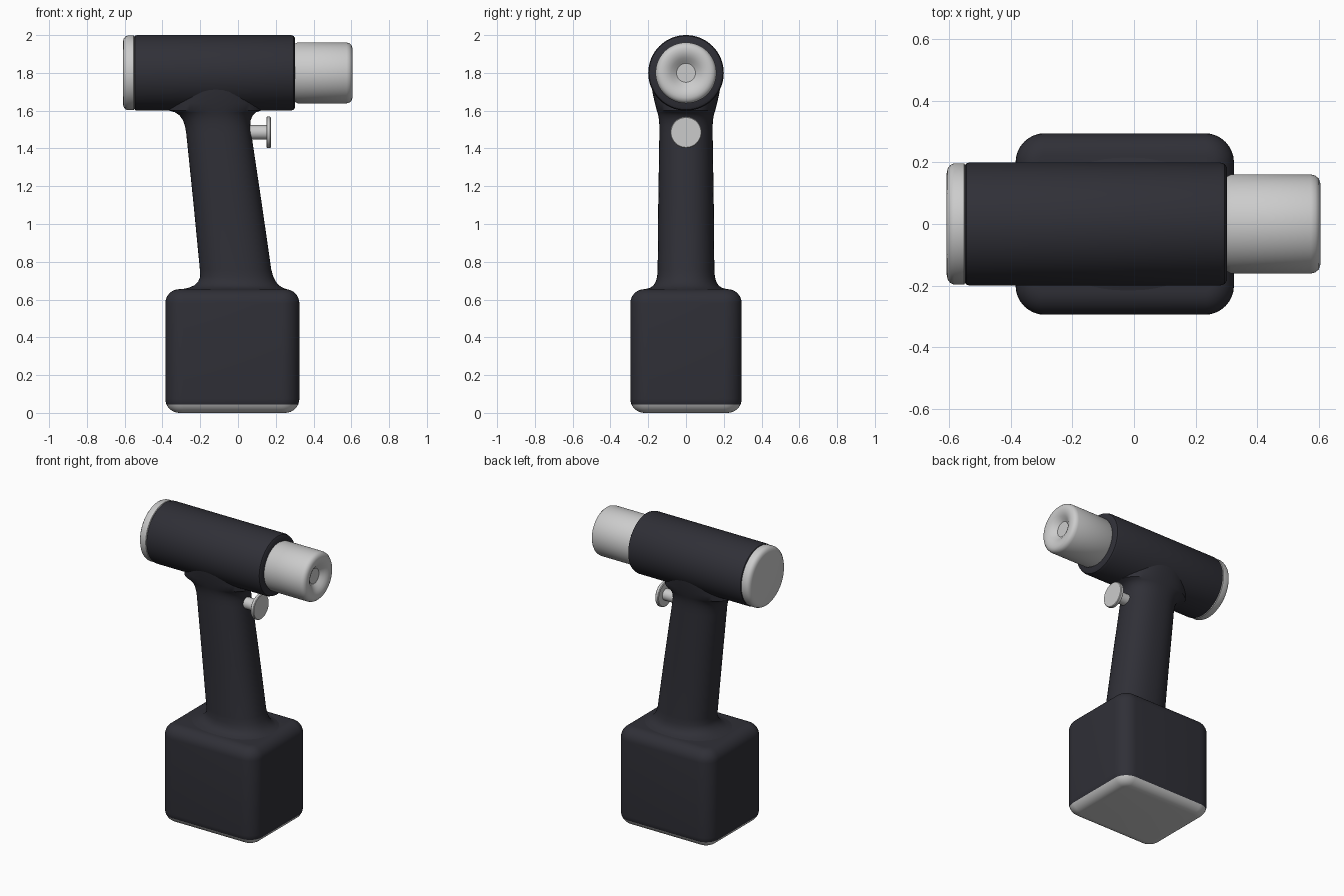
import bpy, bmesh, math

if "Cube" in bpy.data.objects:
    bpy.data.objects.remove(bpy.data.objects["Cube"])

def material(name, rgb):
    m = bpy.data.materials.new(name)
    m.diffuse_color = (*rgb, 1)
    m.use_nodes = True
    m.node_tree.nodes["Principled BSDF"].inputs["Base Color"].default_value = m.diffuse_color
    return m

DARK = material("dark plastic", (0.029, 0.029, 0.038))
GREY = material("light grey", (0.6, 0.6, 0.6))

def loft(name, rings, mats, rule=None, angle=35):
    """Skin a list of equal-length point rings and cap both ends."""
    bm = bmesh.new()
    vs = [[bm.verts.new(p) for p in r] for r in rings]
    n = len(vs[0])
    for a, b in zip(vs, vs[1:]):
        for i in range(n):
            j = (i + 1) % n
            bm.faces.new((a[i], a[j], b[j], b[i]))
    bm.faces.new(vs[0][::-1])
    bm.faces.new(vs[-1])
    bmesh.ops.recalc_face_normals(bm, faces=bm.faces)
    if rule:
        for f in bm.faces:
            f.material_index = rule(f.calc_center_median())
    me = bpy.data.meshes.new(name)
    bm.to_mesh(me)
    bm.free()
    for m in mats:
        me.materials.append(m)
    ob = bpy.data.objects.new(name, me)
    bpy.context.collection.objects.link(ob)
    bpy.ops.object.select_all(action='DESELECT')
    ob.select_set(True)
    bpy.context.view_layer.objects.active = ob
    bpy.ops.object.shade_smooth_by_angle(angle=math.radians(angle))
    return ob

def lathe_x(name, profile, zc, mat, n=64):
    """Turn (x, radius) pairs about a horizontal axis at height zc."""
    rings = [[(x, r * math.cos(2 * math.pi * i / n), zc + r * math.sin(2 * math.pi * i / n))
              for i in range(n)] for x, r in profile]
    return loft(name, rings, [mat])

def oval(z, x0, x1, hy, n=48, e=2.3):
    pts = []
    for i in range(n):
        a = 2 * math.pi * i / n
        c, s = math.cos(a), math.sin(a)
        pts.append(((x0 + x1) / 2 + (x1 - x0) / 2 * math.copysign(abs(c) ** (2 / e), c),
                    hy * math.copysign(abs(s) ** (2 / e), s), z))
    return pts

def round_rect(z, cx, hx, hy, r, inset, k=8):
    pts = []
    r2 = max(r - inset, 0.012)
    for q, (sx, sy) in enumerate([(1, 1), (-1, 1), (-1, -1), (1, -1)]):
        for i in range(k + 1):
            a = math.pi / 2 * (q + i / k)
            pts.append((cx + sx * (hx - inset - r2) + r2 * math.cos(a),
                        sy * (hy - inset - r2) + r2 * math.sin(a), z))
    return pts

# Motor barrel, rear cap and nose chuck
lathe_x("barrel", [(-0.55, 0.19), (-0.545, 0.197), (-0.535, 0.2), (0.28, 0.2),
                   (0.295, 0.195), (0.303, 0.182), (0.303, 0.1)], 1.8, DARK)
lathe_x("rear_cap", [(-0.545, 0.185), (-0.552, 0.197), (-0.585, 0.197), (-0.597, 0.192),
                     (-0.606, 0.18), (-0.609, 0.165)], 1.8, GREY)
lathe_x("chuck", [(0.295, 0.14), (0.303, 0.155), (0.315, 0.161), (0.575, 0.161), (0.59, 0.157),
                  (0.601, 0.147), (0.606, 0.132), (0.606, 0.115), (0.602, 0.098),
                  (0.593, 0.08), (0.58, 0.063), (0.57, 0.05), (0.57, 0.02)], 1.8, GREY)

# Slanted grip, flared into barrel and battery
loft("grip", [oval(*r) for r in [
    (0.62, -0.31, 0.27, 0.225), (0.654, -0.30, 0.26, 0.22), (0.662, -0.262, 0.238, 0.19),
    (0.675, -0.232, 0.217, 0.172), (0.695, -0.211, 0.2, 0.16), (0.72, -0.2, 0.187, 0.153),
    (0.76, -0.202, 0.176, 0.15), (1.1, -0.235, 0.127, 0.147), (1.48, -0.274, 0.07, 0.141),
    (1.52, -0.281, 0.065, 0.141), (1.55, -0.292, 0.067, 0.143), (1.575, -0.309, 0.078, 0.147),
    (1.592, -0.335, 0.097, 0.152), (1.602, -0.37, 0.125, 0.155), (1.64, -0.365, 0.122, 0.165),
    (1.70, -0.35, 0.115, 0.178), (1.76, -0.34, 0.11, 0.185)]], [DARK])

# Battery block with a grey underside
R, H = 0.075, 0.655
steps = [math.pi / 2 * i / 8 for i in range(9)]
levels = [(R - R * math.cos(t), R - R * math.sin(t)) for t in steps]
levels += [(H - z, i) for z, i in reversed(levels)]
levels.append((0.045, R - math.sqrt(R * R - 0.03 ** 2)))   # colour split line
levels.sort(key=lambda v: v[0])
loft("battery", [round_rect(z, -0.03, 0.355, 0.295, 0.095, i) for z, i in levels],
     [DARK, GREY], lambda c: 1 if c.z < 0.045 else 0)

# Trigger button
lathe_x("trigger_stem", [(0.0, 0.038), (0.155, 0.038)], 1.485, GREY, 32)
lathe_x("trigger_button", [(0.15, 0.078), (0.154, 0.083), (0.17, 0.083), (0.174, 0.079)],
        1.485, GREY, 40)
